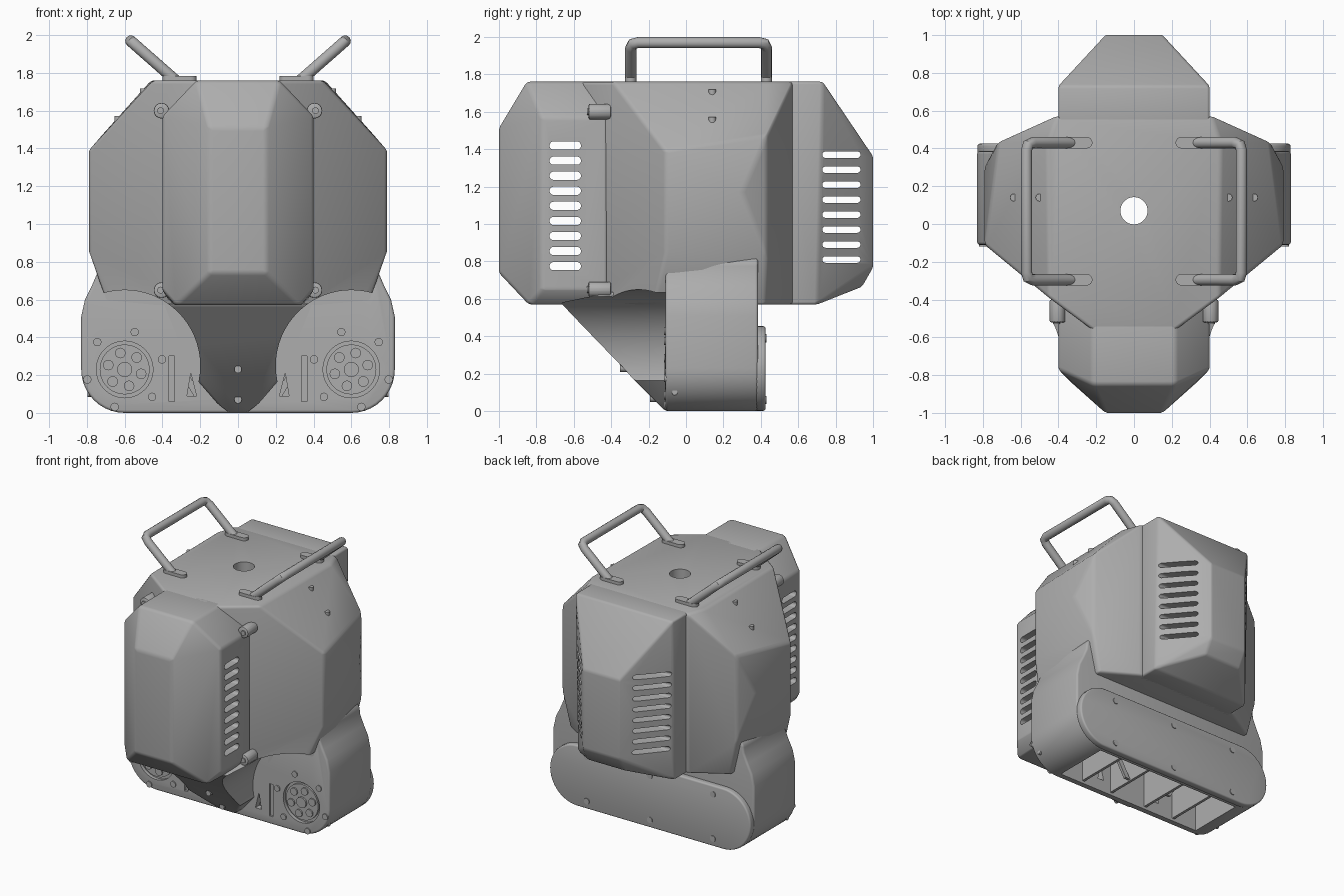
import bpy, bmesh, math
from math import cos, sin, pi, radians
from mathutils import Vector

old = bpy.data.objects.get("Cube")
if old:
    bpy.data.objects.remove(old, do_unlink=True)

grey = bpy.data.materials.new("shell grey")
grey.use_nodes = True
grey.diffuse_color = (0.42, 0.42, 0.42, 1)
grey.node_tree.nodes["Principled BSDF"].inputs["Base Color"].default_value = (0.42, 0.42, 0.42, 1)


def finish(bm, name):
    bmesh.ops.recalc_face_normals(bm, faces=bm.faces)
    me = bpy.data.meshes.new(name)
    bm.to_mesh(me)
    bm.free()
    me.materials.append(grey)
    ob = bpy.data.objects.new(name, me)
    bpy.context.collection.objects.link(ob)
    return ob


def activate(ob):
    bpy.ops.object.select_all(action="DESELECT")
    ob.select_set(True)
    bpy.context.view_layer.objects.active = ob


def smooth(ob):
    activate(ob)
    bpy.ops.object.shade_smooth_by_angle(angle=radians(35))


def bevel(ob, width, segments=3):
    mod = ob.modifiers.new("rounding", "BEVEL")
    mod.width, mod.segments = width, segments
    mod.limit_method, mod.angle_limit = "ANGLE", radians(20)
    activate(ob)
    bpy.ops.object.modifier_apply(modifier=mod.name)
    return ob


def cut(ob, cutters):
    for c in cutters:
        mod = ob.modifiers.new("cut", "BOOLEAN")
        mod.operation, mod.solver, mod.object = "DIFFERENCE", "EXACT", c
        activate(ob)
        bpy.ops.object.modifier_apply(modifier=mod.name)
        bpy.data.objects.remove(c, do_unlink=True)


def hull(name, half):
    """Convex shell from the points of one half, mirrored across x."""
    bm = bmesh.new()
    for x, y, z in half:
        for s in (1, -1):
            bm.verts.new((s * x, y, z))
    res = bmesh.ops.convex_hull(bm, input=bm.verts)
    spare = {g for g in res["geom_interior"] + res["geom_unused"] if isinstance(g, bmesh.types.BMVert)}
    bmesh.ops.delete(bm, geom=list(spare), context="VERTS")
    bmesh.ops.dissolve_limit(bm, angle_limit=radians(2), verts=bm.verts, edges=bm.edges)
    return finish(bm, name)


def prism(name, pts, axis, a, b):
    """Flat outline extruded from a to b along an axis."""
    place = {"x": lambda u, v: (a, u, v), "y": lambda u, v: (u, a, v), "z": lambda u, v: (u, v, a)}[axis]
    bm = bmesh.new()
    face = bm.faces.new([bm.verts.new(place(u, v)) for u, v in pts])
    new = bmesh.ops.extrude_face_region(bm, geom=[face])["geom"]
    step = Vector([(b - a) if axis == k else 0 for k in "xyz"])
    bmesh.ops.translate(bm, verts=[g for g in new if isinstance(g, bmesh.types.BMVert)], vec=step)
    return finish(bm, name)


def capsule(u, v, half, r, n=12):
    """Outline with round ends; half = 0 gives a circle."""
    right = [(u + half + r * sin(pi * i / n), v - r * cos(pi * i / n)) for i in range(n + (half > 0))]
    left = [(u - half - r * sin(pi * i / n), v + r * cos(pi * i / n)) for i in range(n + (half > 0))]
    return right + left


def rect(u0, u1, v0, v1):
    return [(u0, v0), (u1, v0), (u1, v1), (u0, v1)]


def centre_hole():
    return prism("cutter", capsule(0, 0.07, 0, 0.072, 20), "z", -0.5, 2.5)


def arches():
    return [prism("cutter", capsule(s * 0.6, 0.25, 0, 0.4, 32), "y", -1.2, -0.11) for s in (1, -1)]


def screw(name, u, v, axis, a, b, r=0.022):
    smooth(prism(name, capsule(u, v, 0, r, 8), axis, a, b))


# Main torso
torso = bevel(hull("torso", [
    (0.22, -0.56, 1.76), (0.45, -0.39, 1.76), (0.46, 0.43, 1.76), (0.41, 0.57, 1.76),
    (0.79, -0.11, 1.39), (0.72, 0.43, 1.47), (0.79, 0.30, 1.17),
    (0.79, -0.11, 0.85), (0.72, 0.43, 0.83),
    (0.70, -0.17, 0.60), (0.66, 0.42, 0.57), (0.41, 0.57, 0.57), (0.22, -0.56, 0.57)]), 0.018)
cut(torso, arches() + [centre_hole()])
smooth(torso)

# Front cover with vent slots
front = bevel(hull("front_cover", [
    (0.15, -1.0, 0.74), (0.15, -1.0, 1.51), (0.22, -0.85, 1.76), (0.22, -0.5, 1.76),
    (0.40, -0.77, 1.57), (0.40, -0.42, 1.57), (0.40, -0.77, 0.65), (0.40, -0.42, 0.65),
    (0.33, -0.84, 0.57), (0.35, -0.42, 0.57)]), 0.018)
cut(front, [prism("cutter", capsule(-0.645, 0.775 + i * 0.0805, 0.062, 0.022), "x", -1, 1) for i in range(9)])
smooth(front)

# Rear cover with vent slots
rear = bevel(hull("rear_cover", [
    (0.40, 0.5, 1.76), (0.40, 0.73, 1.76), (0.40, 0.5, 0.57), (0.40, 0.70, 0.57),
    (0.15, 1.0, 1.36), (0.15, 1.0, 0.77), (0.15, 0.94, 0.665)]), 0.014)
cut(rear, [prism("cutter", capsule(0.83, 0.81 + i * 0.08, 0.085, 0.017), "x", -1, 1) for i in range(8)])
smooth(rear)

# Pointed belly between the wheel arches
belly = bevel(hull("belly", [
    (0.44, -0.67, 0.58), (0.24, -0.31, 0.2), (0.11, -0.16, 0.05), (0.05, -0.115, 0.004),
    (0.44, -0.09, 0.7), (0.24, -0.09, 0.2), (0.11, -0.09, 0.05), (0.05, -0.09, 0.004)]), 0.012)
cut(belly, arches())
smooth(belly)

# Pelvis housing, open underneath
R = 0.23
side = [(0.70, 0.85), (0.74, 0.79), (0.745, 0.74), (0.775, 0.67), (0.81, 0.60), (0.83, 0.51)]
side += [(0.6 + R * cos(t * pi / 20), R - R * sin(t * pi / 20)) for t in range(11)]
pelvis = bevel(prism("pelvis", side + [(-x, z) for x, z in reversed(side)], "y", -0.11, 0.385), 0.015)
cutters = [prism("cutter", rect(-0.6, 0.6, -0.06, 0.36), "z", -0.2, 0.38), centre_hole()]
for s in (1, -1):
    cutters.append(prism("cutter", capsule(s * 0.6, R, 0, 0.15, 20), "y", -0.2, -0.085))
    cutters.append(prism("cutter", [(s * 0.25, 0.21), (s * 0.22, 0.09), (s * 0.27, 0.09)], "y", -0.2, -0.03))
    cutters.append(prism("cutter", rect(s * 0.35 - 0.014, s * 0.35 + 0.014, 0.06, 0.3), "y", -0.2, -0.095))
cut(pelvis, cutters)
smooth(pelvis)

# Rear drive plate and its screws
smooth(bevel(prism("rear_plate", capsule(0, 0.228, 0.602, 0.226, 24), "y", 0.37, 0.425), 0.012))
for x in (-0.52, 0, 0.52):
    for z in (0.06, 0.39):
        screw("rear_plate_screw", x, z, "y", 0.42, 0.43)

# Ribs and braces inside the open underside
for s in (1, -1):
    for x in (0.15, 0.4):
        prism("underside_rib", rect(s * x - 0.01, s * x + 0.01, -0.07, 0.37), "z", 0.02, 0.39)
    prism("underside_brace", [(s * 0.16, 0.03), (s * 0.2, 0.03), (s * 0.39, 0.36), (s * 0.35, 0.36)], "y", 0.13, 0.15)

for s in (1, -1):
    # Hip motor faces
    smooth(prism("motor_disc", capsule(s * 0.6, R, 0, 0.132, 20), "y", -0.102, -0.08))
    screw("motor_hub", s * 0.6, R, "y", -0.115, -0.08, 0.04)
    for i in range(6):
        a = radians(60 * i + 15)
        screw("motor_lug", s * (0.6 + 0.09 * cos(a)), R + 0.09 * sin(a), "y", -0.112, -0.08, 0.028)
        a = radians(60 * i - 15)
        screw("motor_bolt", s * (0.6 + 0.205 * cos(a)), R + 0.205 * sin(a), "y", -0.118, -0.1)

    # Cover latches at the front corners
    for z in (0.65, 1.6):
        smooth(bevel(prism("cover_latch", capsule(s * 0.405, z, 0, 0.042, 8), "y", -0.52, -0.40), 0.008, 2))
        screw("latch_screw", s * 0.41, z, "y", -0.528, -0.5, 0.018)

    # Shoulder screws on the sloped sides, and hip end screw
    for x in (0.5, 0.635):
        z = 1.76 - (x - 0.45) * 0.37 / 0.34
        screw("shoulder_screw", s * x, 0.14, "z", z - 0.04, z + 0.012, 0.02)
    screw("hip_screw", -0.06, 0.1, "x", s * 0.75, s * 0.796, 0.015)

    # Carrying handle
    path = [(0.33, -0.295, 1.76), (0.535, -0.295, 1.94), (0.56, -0.285, 1.962), (0.568, -0.255, 1.969)]
    path += [(x, 0.135 - y, z) for x, y, z in reversed(path)]
    curve = bpy.data.curves.new("handle", "CURVE")
    curve.dimensions, curve.bevel_depth, curve.bevel_resolution = "3D", 0.03, 4
    curve.use_fill_caps = True
    spline = curve.splines.new("POLY")
    spline.points.add(len(path) - 1)
    for p, (x, y, z) in zip(spline.points, path):
        p.co = (s * x, y, z, 1)
    curve.materials.append(grey)
    handle = bpy.data.objects.new("handle", curve)
    bpy.context.collection.objects.link(handle)
    activate(handle)
    bpy.ops.object.convert(target="MESH")
    smooth(bpy.context.object)
    for y in (-0.295, 0.43):
        smooth(prism("handle_foot", capsule(s * 0.31, y, 0.06, 0.03), "z", 1.75, 1.783))

# Belly screws
for z in (0.07, 0.23):
    screw("belly_screw", 0, z, "y", -0.122 - z, -0.08 - z, 0.02)
